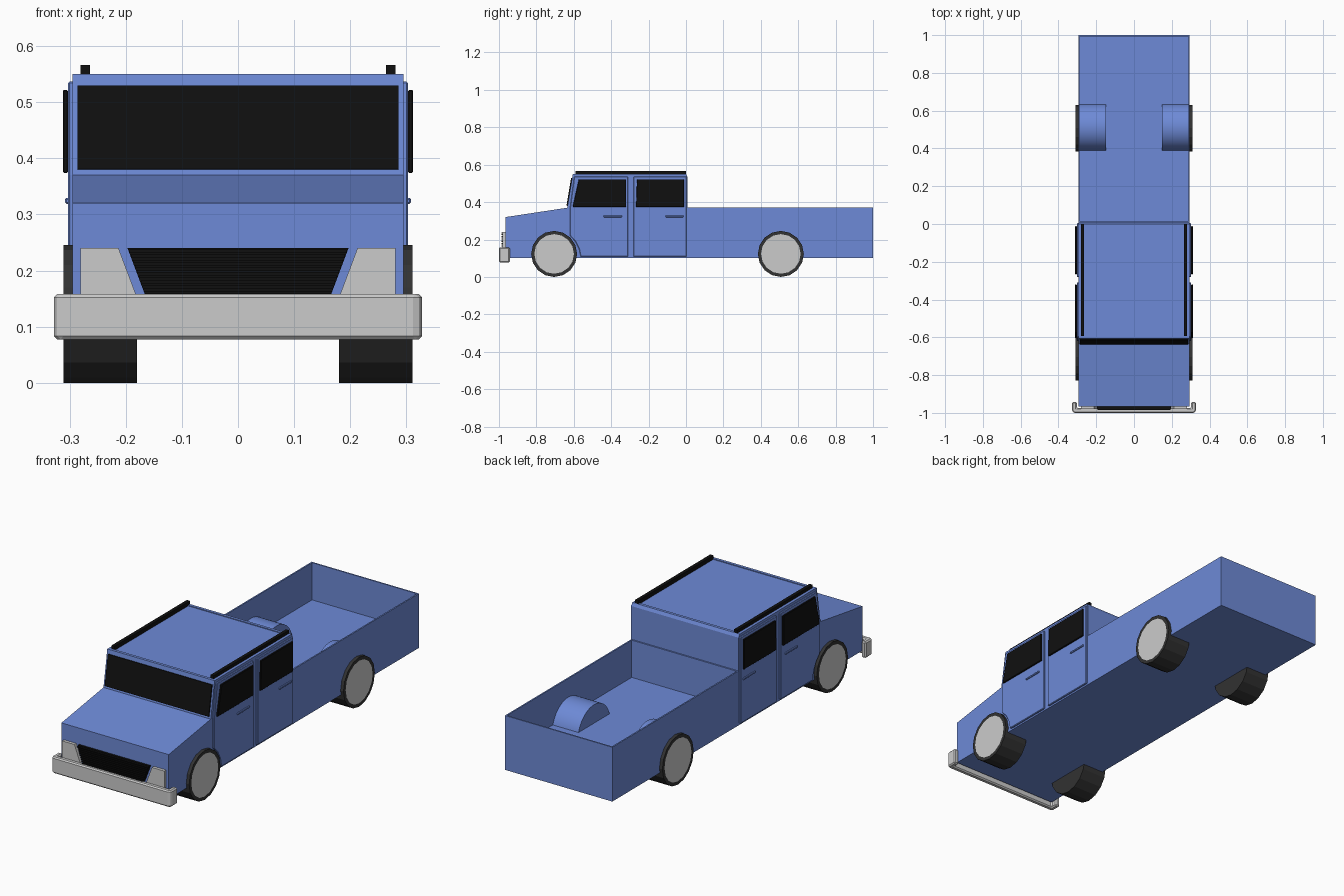
import bpy, bmesh
from math import sin, cos, pi

cube = bpy.data.objects.get("Cube")
if cube:
    bpy.data.objects.remove(cube, do_unlink=True)


def material(name, rgb):
    m = bpy.data.materials.new(name)
    m.use_nodes = True
    m.diffuse_color = (*rgb, 1)
    bsdf = m.node_tree.nodes["Principled BSDF"]
    bsdf.inputs["Base Color"].default_value = (*rgb, 1)
    bsdf.inputs["Roughness"].default_value = 0.6
    return m


BLUE = material("blue paint", (0.155, 0.255, 0.68))
GREY = material("light grey", (0.6, 0.6, 0.6))
BLACK = material("black glass", (0.005, 0.005, 0.005))
RUBBER = material("dark rubber", (0.032, 0.032, 0.032))


def finish(name, bm, mats, bevel=0):
    bmesh.ops.recalc_face_normals(bm, faces=bm.faces)
    me = bpy.data.meshes.new(name)
    bm.to_mesh(me)
    bm.free()
    for m in mats:
        me.materials.append(m)
    ob = bpy.data.objects.new(name, me)
    bpy.context.collection.objects.link(ob)
    if bevel:
        mod = ob.modifiers.new("bevel", "BEVEL")
        mod.width = bevel
        mod.segments = 1
    return ob


def prism_mesh(pts, axis, lo, hi):
    """Extrude a 2D outline along an axis; the points give the other two axes in order."""
    bm = bmesh.new()
    place = {"X": lambda p, t: (t, *p),
             "Y": lambda p, t: (p[0], t, p[1]),
             "Z": lambda p, t: (*p, t)}[axis]
    a, b = [[bm.verts.new(place(p, t)) for p in pts] for t in (lo, hi)]
    bm.faces.new(a)
    bm.faces.new(b)
    n = len(pts)
    for i in range(n):
        j = (i + 1) % n
        bm.faces.new((a[i], a[j], b[j], b[i]))
    bmesh.ops.recalc_face_normals(bm, faces=bm.faces)
    return bm


def prism(name, pts, axis, lo, hi, mat, bevel=0):
    return finish(name, prism_mesh(pts, axis, lo, hi), [mat], bevel)


def rect(a0, a1, b0, b1):
    return [(a0, b0), (a1, b0), (a1, b1), (a0, b1)]


def sink_top(bm, border, depth):
    """Inset the highest upward face and push it down."""
    bm.faces.ensure_lookup_table()
    top = max((f for f in bm.faces if f.normal.z > 0.99),
              key=lambda f: f.calc_center_median().z)
    bmesh.ops.inset_region(bm, faces=[top], thickness=border)
    inner = bmesh.ops.extrude_face_region(bm, geom=[top])["geom"]
    verts = [v for v in inner if isinstance(v, bmesh.types.BMVert)]
    bmesh.ops.translate(bm, verts=verts, vec=(0, 0, -depth))
    if top.is_valid:
        bm.faces.remove(top)


HALF = 0.295

# Cab and hood in one shell, with a shallow roof panel
cab = prism_mesh([(-0.965, 0.1), (-0.965, 0.32), (-0.635, 0.37), (-0.605, 0.55),
                  (0, 0.55), (0.008, 0.535), (0.008, 0.1)], "X", -HALF, HALF)
sink_top(cab, 0.02, 0.004)
finish("cab_and_hood", cab, [BLUE])

# Open cargo bed
bed = prism_mesh(rect(-HALF, HALF, 0.008, 1), "Z", 0.1, 0.37)
sink_top(bed, 0.01, 0.185)
finish("cargo_bed", bed, [BLUE])

# Windshield lies on the sloped front of the cab
prism("windshield", [(-0.633, 0.38), (-0.639, 0.381), (-0.614, 0.53), (-0.608, 0.529)],
      "X", -0.286, 0.286, BLACK)

# Door and window outlines as (y, z)
front_door = [(-0.62, 0.37), (-0.598, 0.537), (-0.31, 0.537), (-0.31, 0.108), (-0.563, 0.108),
              (-0.572, 0.15), (-0.592, 0.19), (-0.62, 0.22)]
rear_door = rect(-0.28, 0.004, 0.108, 0.537)
front_window = [(-0.606, 0.374), (-0.573, 0.522), (-0.32, 0.522), (-0.32, 0.374)]
rear_window = [(-0.267, 0.374), (-0.262, 0.522), (-0.011, 0.522), (-0.011, 0.374)]


def wheel(name, side, y, radius=0.123, count=16):
    ring = [(y + radius * sin(2 * pi * i / count), radius - radius * cos(2 * pi * i / count))
            for i in range(count)]
    bm = prism_mesh(ring, "X", side * 0.18, side * 0.311)
    outer = max(bm.faces, key=lambda f: side * f.calc_center_median().x)
    bmesh.ops.inset_region(bm, faces=[outer], thickness=0.017)
    outer.material_index = 1
    finish(name, bm, [RUBBER, GREY])


for label, s in (("left", 1), ("right", -1)):
    # Doors, windows and handles
    for part, door, window, grip in (("front", front_door, front_window, -0.44),
                                     ("rear", rear_door, rear_window, -0.11)):
        prism(f"{label}_{part}_door", door, "X", s * 0.29, s * 0.303, BLUE, 0.003)
        prism(f"{label}_{part}_window", window, "X", s * 0.303, s * 0.312, BLACK, 0.002)
        prism(f"{label}_{part}_handle", rect(grip, grip + 0.097, 0.319, 0.329),
              "X", s * 0.3, s * 0.308, BLUE, 0.002)

    # Wheels
    wheel(f"{label}_front_wheel", s, -0.705)
    wheel(f"{label}_rear_wheel", s, 0.507)

    # Rounded wheel housing inside the bed
    arc = [(0.512 + 0.127 * cos(pi * i / 24), 0.15 + 0.127 * sin(pi * i / 24))
           for i in range(25)]
    housing = prism(f"{label}_wheel_housing", arc, "X", s * 0.147, s * 0.29, BLUE)
    bpy.ops.object.select_all(action="DESELECT")
    housing.select_set(True)
    bpy.context.view_layer.objects.active = housing
    bpy.ops.object.shade_smooth_by_angle(angle=0.6)

    # Roof rail
    prism(f"{label}_roof_rail", rect(s * 0.264, s * 0.281, -0.592, 0), "Z", 0.545, 0.566, BLACK)

    # Headlight
    prism(f"{label}_headlight", [(s * 0.281, 0.155), (s * 0.281, 0.24),
                                 (s * 0.213, 0.24), (s * 0.181, 0.155)],
          "Y", -0.98, -0.96, GREY)

# Grille: tapered backing with horizontal slats
prism("grille", [(-0.165, 0.155), (0.165, 0.155), (0.197, 0.24), (-0.197, 0.24)],
      "Y", -0.976, -0.96, BLACK)
for i in range(9):
    z = 0.159 + i * 0.0092
    w = 0.165 + (z - 0.155) * 0.37
    prism(f"grille_slat_{i + 1}", rect(-w, w, z, z + 0.005), "Y", -0.986, -0.97, BLACK)

# Bumper wraps round both front corners
half_bumper = [(0.318, -1), (0.328, -0.99), (0.328, -0.942), (0.303, -0.942), (0.303, -0.974)]
prism("front_bumper", half_bumper + [(-x, y) for x, y in reversed(half_bumper)],
      "Z", 0.077, 0.158, GREY, 0.006)
